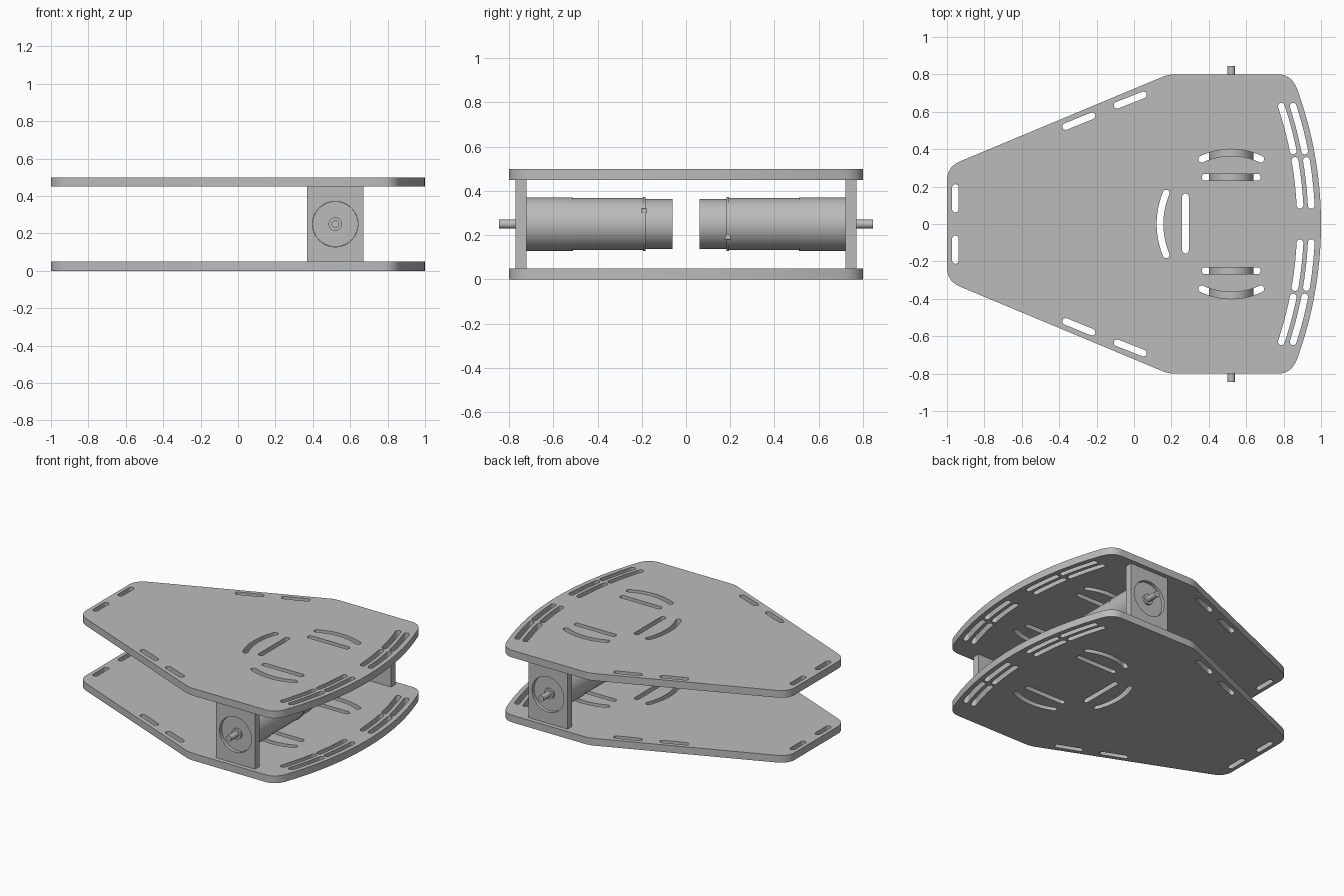
import bpy, bmesh
from math import sin, cos, pi, atan2, asin, radians, sqrt
from mathutils import Vector, Matrix

cube = bpy.data.objects.get("Cube")
if cube:
    bpy.data.objects.remove(cube, do_unlink=True)

grey = bpy.data.materials.new("plain grey")
grey.use_nodes = True
COLOUR = (0.5, 0.5, 0.5, 1)
grey.diffuse_color = COLOUR
grey.node_tree.nodes["Principled BSDF"].inputs["Base Color"].default_value = COLOUR


def add(name, mesh):
    ob = bpy.data.objects.new(name, mesh)
    bpy.context.collection.objects.link(ob)
    mesh.materials.clear()
    mesh.materials.append(grey)
    bpy.ops.object.select_all(action='DESELECT')
    ob.select_set(True)
    bpy.context.view_layer.objects.active = ob
    bpy.ops.object.shade_smooth_by_angle(angle=radians(30))
    return ob


def sheet(loops, thickness):
    """Flat sheet mesh: first loop is the outline, the rest are holes."""
    cu = bpy.data.curves.new("sheet", 'CURVE')
    cu.dimensions, cu.fill_mode, cu.extrude = '2D', 'BOTH', thickness / 2
    for loop in loops:
        sp = cu.splines.new('POLY')
        sp.points.add(len(loop) - 1)
        for p, (x, y) in zip(sp.points, loop):
            p.co = (x, y, 0, 1)
        sp.use_cyclic_u = True
    tmp = bpy.data.objects.new("sheet", cu)
    bpy.context.collection.objects.link(tmp)
    deps = bpy.context.evaluated_depsgraph_get()
    mesh = bpy.data.meshes.new_from_object(tmp.evaluated_get(deps))
    bpy.data.objects.remove(tmp, do_unlink=True)
    bm = bmesh.new()
    bm.from_mesh(mesh)
    bmesh.ops.remove_doubles(bm, verts=bm.verts, dist=1e-5)
    bmesh.ops.recalc_face_normals(bm, faces=bm.faces)
    bm.to_mesh(mesh)
    bm.free()
    return mesh


def arc(cx, cy, r, a0, a1, n=12):
    return [(cx + r * cos(a0 + (a1 - a0) * i / n), cy + r * sin(a0 + (a1 - a0) * i / n))
            for i in range(n + 1)]


def slot(path, w=0.036):
    """Round-ended slot of width w along a path of points."""
    pts = [Vector(p) for p in path]
    left, right = [], []
    for i, p in enumerate(pts):
        d = (pts[min(i + 1, len(pts) - 1)] - pts[max(i - 1, 0)]).normalized()
        n = Vector((-d.y, d.x)) * w / 2
        left.append(tuple(p + n))
        right.append(tuple(p - n))
    d0, d1 = pts[1] - pts[0], pts[-1] - pts[-2]
    a0, a1 = atan2(d0.y, d0.x), atan2(d1.y, d1.x)
    end = arc(*pts[-1], w / 2, a1 + pi / 2, a1 - pi / 2, 8)[1:-1]
    start = arc(*pts[0], w / 2, a0 - pi / 2, a0 - 3 * pi / 2, 8)[1:-1]
    return left + end + right[::-1] + start


def bow(half, rise, n=12):
    """Shallow arc centred on x = 0, ends at y = 0 and rising in the middle."""
    r = (half * half + rise * rise) / (2 * rise)
    a = asin(half / r)
    return arc(0, rise - r, r, pi / 2 + a, pi / 2 - a, n)


def bend(a, c, b, n=10):
    """Rounded corner from a to b pulled towards c."""
    a, b, c = Vector(a), Vector(b), Vector(c)
    return [tuple(a * (1 - t) ** 2 + c * 2 * t * (1 - t) + b * t * t)
            for t in (i / n for i in range(n + 1))]


def flip(loop):
    return [(x, -y) for x, y in loop]


# Plate outline: straight nose, slanted sides, curved tail
CX, R = -1.1, 2.1
half = bend((-1, 0.235), (-1, 0.306), (-0.925, 0.337))
half += bend((0.155, 0.788), (0.185, 0.8), (0.22, 0.8), 5)
half += bend((0.77, 0.8), (0.855, 0.8), (0.883, 0.69))
half += arc(CX, 0, R, asin(0.66 / R), 0, 16)
outline = half + flip(half)[-2::-1]

# Slots on one side, mirrored to the other
side = [slot([(-0.955, 0.08), (-0.955, 0.195)]),
        slot([(-0.365, 0.521), (-0.225, 0.578)]),
        slot([(-0.09, 0.635), (0.05, 0.69)]),
        slot([(0.38, 0.25), (0.66, 0.25)]),
        slot([(x + 0.52, y + 0.347) for x, y in bow(0.158, 0.035)])]
for r in (1.99, 2.05):
    for y0, y1 in ((0.1, 0.34), (0.39, 0.63)):
        side.append(slot(arc(CX, 0, r, asin(y0 / r), asin(y1 / r))))
centre = [slot([(0.275, -0.14), (0.275, 0.145)]),
          slot([(0.172 - y, x) for x, y in bow(0.165, 0.033)])]
plate_mesh = sheet([outline] + side + [flip(s) for s in side] + centre, 0.05)
for name, z in (("bottom_plate", 0.025), ("top_plate", 0.475)):
    add(name, plate_mesh).location.z = z

# Motor mounts: upright squares with a round bore
MX, MZ = 0.52, 0.25
square = [(-0.15, -0.2), (0.15, -0.2), (0.15, 0.2), (-0.15, 0.2)]
mount_mesh = sheet([square, arc(0, 0, 0.122, 0, 2 * pi, 48)[:-1]], 0.05)
mount_mesh.transform(Matrix.Rotation(pi / 2, 4, 'X'))

# Motor: lathed body, collar, rear cap, hub and shaft (radius, y)
profile = [(0, -0.845), (0.02, -0.845), (0.02, -0.762), (0.036, -0.762), (0.036, -0.748),
           (0.121, -0.748), (0.121, -0.51), (0.118, -0.51), (0.118, -0.195),
           (0.122, -0.195), (0.122, -0.182), (0.113, -0.182), (0.113, -0.06), (0, -0.06)]
bm = bmesh.new()
vs = [bm.verts.new((r, y, 0)) for r, y in profile]
es = [bm.edges.new(p) for p in zip(vs, vs[1:])]
bmesh.ops.spin(bm, geom=vs + es, cent=(0, 0, 0), axis=(0, 1, 0), angle=2 * pi, steps=48)
bmesh.ops.remove_doubles(bm, verts=bm.verts, dist=1e-5)
bmesh.ops.recalc_face_normals(bm, faces=bm.faces)
# Small terminal tab on the collar
bmesh.ops.create_cube(bm, size=1, matrix=Matrix.Translation((0.108, -0.188, 0.06))
                      @ Matrix.Diagonal((0.02, 0.025, 0.02, 1)))
motor_mesh = bpy.data.meshes.new("motor")
bm.to_mesh(motor_mesh)
bm.free()

for label, s in (("front", -1), ("back", 1)):
    add(label + "_motor_mount", mount_mesh).location = (MX, s * 0.745, MZ)
    motor = add(label + "_motor", motor_mesh)
    motor.location = (MX, 0, MZ)
    motor.rotation_euler.x = pi if s > 0 else 0
